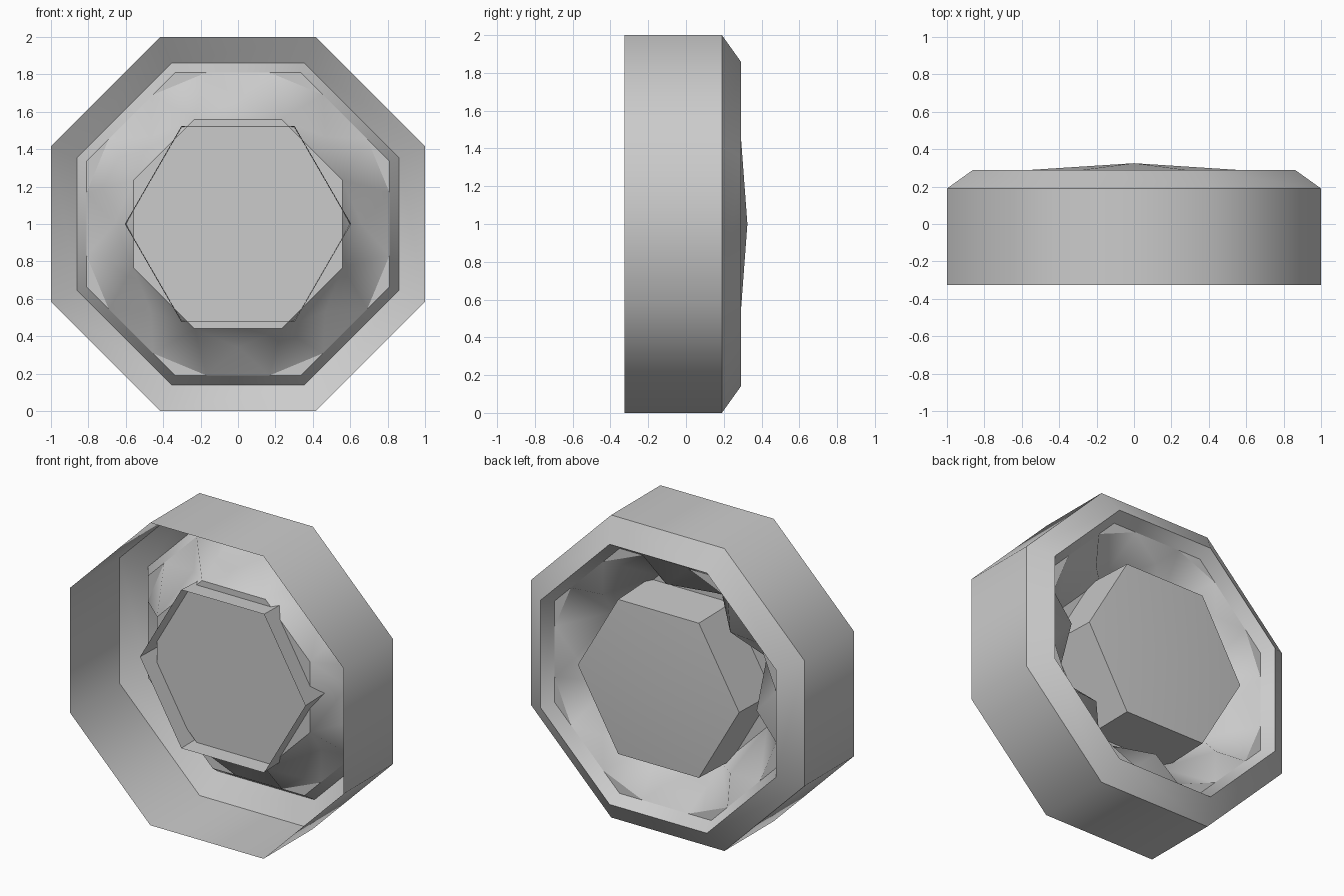
import bpy, bmesh
from math import cos, sin, pi, radians

cube = bpy.data.objects.get("Cube")
if cube:
    bpy.data.objects.remove(cube)

grey = bpy.data.materials.new("plain grey")
grey.use_nodes = True
color = (0.6, 0.6, 0.6, 1)
grey.diffuse_color = color
grey.node_tree.nodes["Principled BSDF"].inputs["Base Color"].default_value = color

OCT = 1 / cos(pi / 8)      # apothem to corner radius
HEX = pi / 3


def ring(bm, sides, radius, y, start=0.0):
    """Ring of vertices around the depth axis."""
    step = 2 * pi / sides
    return [bm.verts.new((radius * cos(start + i * step), y,
                          1 + radius * sin(start + i * step))) for i in range(sides)]


def octagon(bm, apothem, y):
    return ring(bm, 8, apothem * OCT, y, pi / 8)


def bridge(bm, a, b):
    n = len(a)
    for i in range(n):
        j = (i + 1) % n
        bm.faces.new((a[i], a[j], b[j], b[i]))


def finish(bm, name):
    bmesh.ops.recalc_face_normals(bm, faces=bm.faces)
    mesh = bpy.data.meshes.new(name)
    bm.to_mesh(mesh)
    bm.free()
    obj = bpy.data.objects.new(name, mesh)
    bpy.context.collection.objects.link(obj)
    mesh.materials.append(grey)
    bpy.ops.object.select_all(action='DESELECT')
    obj.select_set(True)
    bpy.context.view_layer.objects.active = obj
    bpy.ops.object.shade_smooth_by_angle(angle=radians(50))
    return obj


# Thin octagonal housing: straight wall, rear bevel, inner lip
bm = bmesh.new()
loops = [octagon(bm, a, y) for a, y in
         ((1.0, -0.325), (1.0, 0.19), (0.86, 0.29), (0.81, 0.215))]
for a, b in zip(loops, loops[1:]):
    bridge(bm, a, b)
finish(bm, "octagonal_housing")

# Faceted crown: flat table, steep star facets, pointed girdle
bm = bmesh.new()
table = octagon(bm, 0.56, -0.045)
notch = ring(bm, 8, 0.66, 0.205, pi / 4)
rim = octagon(bm, 0.81, 0.215)
girdle = []
for i in range(8):
    a, b = rim[i].co, rim[(i + 1) % 8].co
    girdle.append([bm.verts.new(a.lerp(b, t)) for t in (0.25, 0.75)])
bm.faces.new(table)
for i in range(8):
    j = (i + 1) % 8
    p, q = girdle[i]
    bm.faces.new((table[i], table[j], notch[i]))
    bm.faces.new((table[i], notch[i], p))
    bm.faces.new((table[j], q, notch[i]))
    bm.faces.new((notch[i], q, p))
    bm.faces.new((table[j], girdle[j][0], q))
    bm.faces.new((q, girdle[j][0], rim[j]))
finish(bm, "faceted_crown")

# Hexagonal stud: open at the front, shallow pointed cap at the back
bm = bmesh.new()
front = ring(bm, 6, 0.605, -0.16)
back = ring(bm, 6, 0.59, 0.287)
bridge(bm, front, back)
tip = bm.verts.new((0, 0.325, 1))
for i in range(6):
    bm.faces.new((back[i], back[(i + 1) % 6], tip))
finish(bm, "hexagonal_stud")
